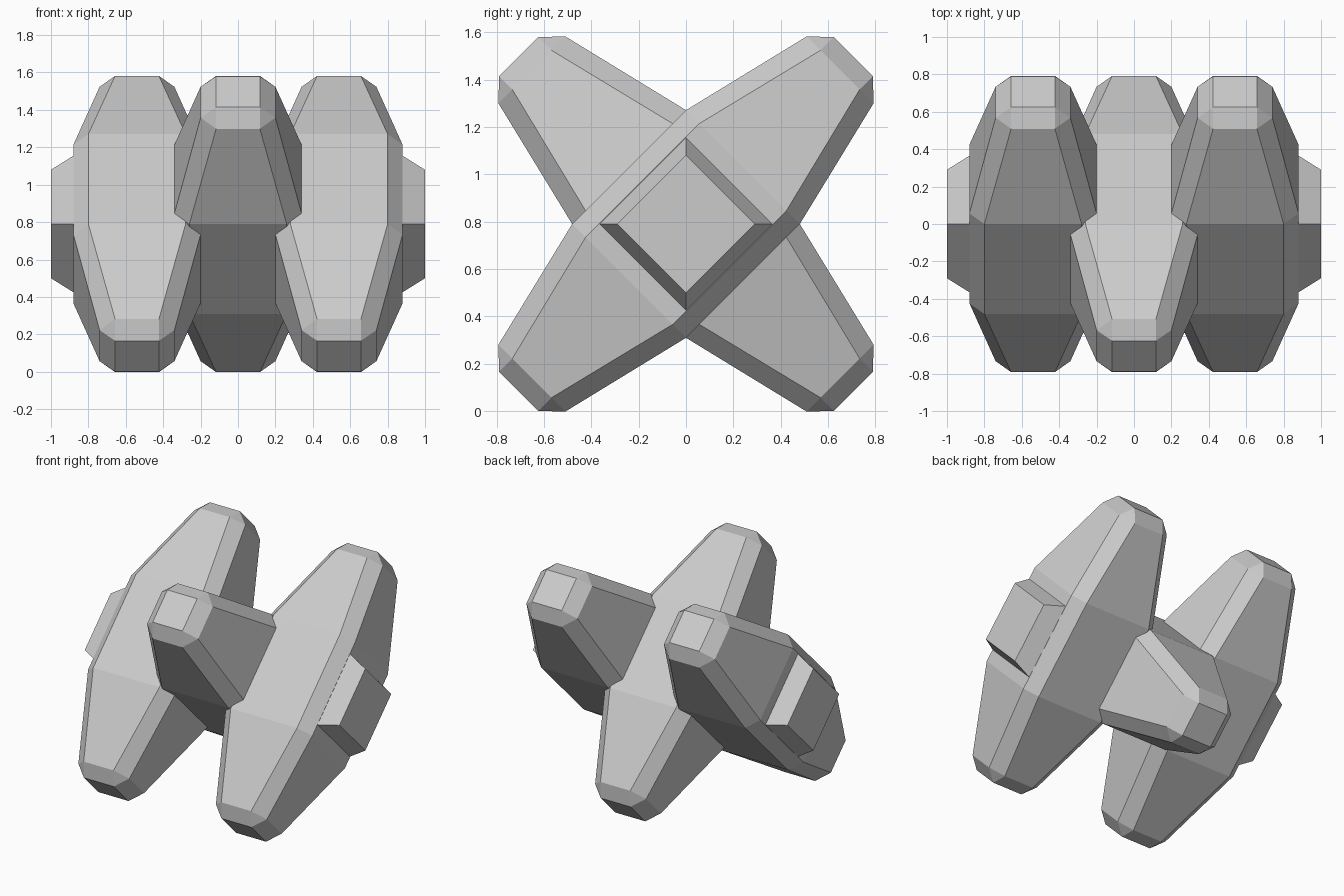
import bpy, bmesh
from math import pi
from mathutils import Matrix

if "Cube" in bpy.data.objects:
    bpy.data.objects.remove(bpy.data.objects["Cube"])

CENTRE_Z = 0.79


def finish(name, bm):
    bmesh.ops.recalc_face_normals(bm, faces=bm.faces)
    mesh = bpy.data.meshes.new(name)
    bm.to_mesh(mesh)
    bm.free()
    obj = bpy.data.objects.new(name, mesh)
    bpy.context.collection.objects.link(obj)
    return obj


def tapered_bar(name, x, tilt):
    """Chamfered square block tapering to both ends, convex so built as a hull."""
    # (distance along the bar, half width, half width of the flat between chamfers)
    sections = [(0.34, 0.34, 0.26), (0.92, 0.20, 0.117), (1.0, 0.117, 0.117)]
    points = set()
    for along, half, flat in sections:
        for a, b in ((half, flat), (flat, half)):
            for sx in (-1, 1):
                for sy in (-1, 1):
                    for sz in (-1, 1):
                        points.add((sx * a, sy * along, sz * b))
    bm = bmesh.new()
    for p in sorted(points):
        bm.verts.new(p)
    bmesh.ops.convex_hull(bm, input=bm.verts)
    bmesh.ops.dissolve_limit(bm, angle_limit=0.02, verts=bm.verts, edges=bm.edges)
    bm.transform(Matrix.Translation((x, 0, CENTRE_Z)) @ Matrix.Rotation(tilt, 4, 'X'))
    return finish(name, bm)


def end_stub(name, side):
    """Square pyramid frustum on the outer face, standing on its corner."""
    bm = bmesh.new()
    bmesh.ops.create_cone(bm, cap_ends=True, segments=4,
                          radius1=0.415, radius2=0.29, depth=0.2)
    bm.transform(Matrix.Translation((side * 0.9, 0, CENTRE_Z))
                 @ Matrix.Rotation(side * pi / 2, 4, 'Y'))
    return finish(name, bm)


# Outer bars lean back, the middle bar crosses them
tapered_bar("left_bar", -0.54, pi / 4)
tapered_bar("middle_bar", 0, -pi / 4)
tapered_bar("right_bar", 0.54, pi / 4)

# Stubs on both outer sides
end_stub("left_stub", -1)
end_stub("right_stub", 1)
